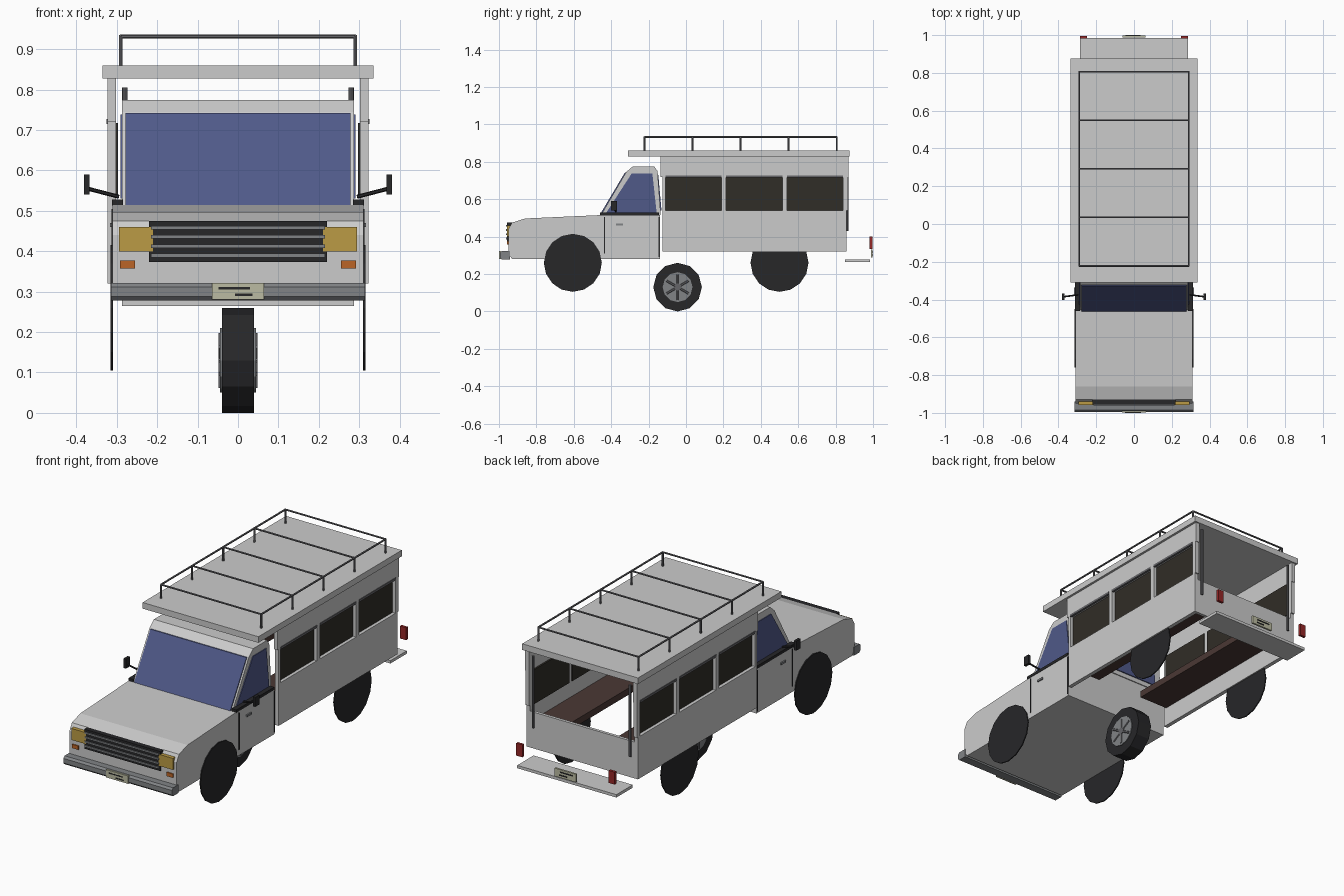
import bpy, bmesh, math
from mathutils import Vector

if "Cube" in bpy.data.objects:
    bpy.data.objects.remove(bpy.data.objects["Cube"])


def mat(name, r, g, b):
    m = bpy.data.materials.new(name)
    m.diffuse_color = (r, g, b, 1)
    m.use_nodes = True
    m.node_tree.nodes["Principled BSDF"].inputs["Base Color"].default_value = m.diffuse_color
    return m


BLACK = mat("black", .02, .02, .022)
DARK = mat("dark_glass", .03, .026, .02)
GLASS = mat("blue_glass", .08, .10, .25)
BROWN = mat("bench_brown", .07, .04, .035)
GOLD = mat("lamp_gold", .50, .33, .06)
ORANGE = mat("indicator_orange", .5, .13, .02)
RED = mat("tail_red", .3, .02, .02)
CREAM = mat("plate_cream", .5, .5, .36)
STEEL = mat("steel", .22, .23, .24)
RAIL = mat("rail", .13, .13, .14)


def make(name, bm, m=None):
    bmesh.ops.recalc_face_normals(bm, faces=bm.faces)
    me = bpy.data.meshes.new(name)
    bm.to_mesh(me)
    bm.free()
    ob = bpy.data.objects.new(name, me)
    bpy.context.collection.objects.link(ob)
    if m:
        me.materials.append(m)
    return ob


def boxes(name, ranges, m=None, mirror=False):
    """Each range is x0, x1, y0, y1, z0, z1."""
    bm = bmesh.new()
    for x0, x1, y0, y1, z0, z1 in ranges:
        for s in ((1, -1) if mirror else (1,)):
            vs = bmesh.ops.create_cube(bm, size=1)["verts"]
            for v in vs:
                v.co = (s * ((x0 + x1) / 2 + v.co.x * (x1 - x0)),
                        (y0 + y1) / 2 + v.co.y * (y1 - y0),
                        (z0 + z1) / 2 + v.co.z * (z1 - z0))
    return make(name, bm, m)


def prism(name, pts, x0, x1, m=None, mirror=False):
    """Extrudes a (y, z) profile along x."""
    bm = bmesh.new()
    for s in ((1, -1) if mirror else (1,)):
        f = bm.faces.new([bm.verts.new((s * x0, y, z)) for y, z in pts])
        new = bmesh.ops.extrude_face_region(bm, geom=[f])["geom"]
        vs = [g for g in new if isinstance(g, bmesh.types.BMVert)]
        bmesh.ops.translate(bm, verts=vs, vec=(s * (x1 - x0), 0, 0))
    return make(name, bm, m)


def rods(name, segs, r, m=None, n=6):
    bm = bmesh.new()
    for a, b in segs:
        a, b = Vector(a), Vector(b)
        d = b - a
        mx = d.to_track_quat('Z', 'Y').to_matrix().to_4x4()
        mx.translation = (a + b) / 2
        bmesh.ops.create_cone(bm, cap_ends=True, segments=n, radius1=r,
                              radius2=r, depth=d.length, matrix=mx)
    return make(name, bm, m)


# Cab: lower body, greenhouse, glass
prism("cab_body", [(-.14, .28), (-.14, .515), (-.46, .515), (-.86, .497),
                   (-.93, .475), (-.95, .44), (-.95, .31), (-.93, .28)], -.31, .31)
prism("cab_top", [(-.455, .515), (-.32, .745), (-.285, .775), (-.17, .775),
                  (-.152, .75), (-.135, .515)], -.287, .287)
prism("windshield", [(-.462, .515), (-.44, .515), (-.306, .742), (-.327, .742)],
      -.278, .278, GLASS)
prism("cab_side_window", [(-.425, .53), (-.29, .738), (-.18, .738), (-.157, .53)],
      .28, .291, GLASS, True)
prism("cab_rear_window", [(-.14, .54), (-.131, .54), (-.148, .73), (-.157, .73)],
      -.25, .25, GLASS)
boxes("window_belt", [(.285, .312, -.46, -.145, .513, .528)], BLACK, True)
boxes("door_gap", [(.308, .313, -.438, -.432, .31, .505),
                   (.308, .313, -.147, -.142, .29, .505)], BLACK, True)
boxes("door_handle", [(.308, .317, -.375, -.337, .46, .47)], STEEL, True)

# Mirrors
rods("mirror_arm", [((s * .295, -.375, .535), (s * .372, -.385, .555)) for s in (1, -1)],
     .005, BLACK)
boxes("mirror", [(.367, .381, -.402, -.368, .54, .59)], BLACK, True)

# Front face: grille, lamps, bumper, plate
boxes("grille", [(-.22, .22, -.956, -.93, .373, .475)], BLACK)
boxes("grille_slat", [(-.215, .215, -.962, -.95, z, z + .009)
                      for z in (.385, .408, .431, .454)], STEEL)
boxes("headlight", [(.21, .294, -.958, -.93, .40, .46)], GOLD, True)
boxes("indicator", [(.255, .292, -.956, -.94, .357, .377)], ORANGE, True)
prism("front_bumper", [(-.94, .278), (-.985, .278), (-.995, .288), (-.995, .312),
                       (-.985, .322), (-.94, .322)], -.314, .314, STEEL)
boxes("front_plate", [(-.064, .064, -.999, -.99, .281, .322)], CREAM)
boxes("front_plate_bars", [(-.048, .03, -1, -.99, .305, .311),
                           (-.008, .036, -1, -.99, .289, .295)], BLACK)

# Passenger body: side walls with three openings each, panes, tailgate
wins = [(-.11, .19), (.215, .515), (.54, .84)]
edges = [-.125] + [v for w in wins for v in w] + [.865]
boxes("side_wall", [(.302, .323, -.125, .858, .32, .54),
                    (.302, .323, -.135, .868, .72, .83)] +
      [(.302, .323, edges[i], edges[i + 1], .54, .72) for i in range(0, 8, 2)],
      mirror=True)
boxes("side_pane", [(.297, .306, a, b, .537, .717) for a, b in wins], DARK, True)
boxes("window_trim", [(.315, .326, a, b, .715, .727) for a, b in wins], RAIL, True)
boxes("tailgate", [(-.302, .302, .842, .858, .32, .51)])
boxes("bench", [(.135, .302, -.11, .83, .42, .455)], BROWN, True)
rods("grab_pole", [((s * .28, .862, .43), (s * .28, .862, .805)) for s in (1, -1)],
     .007, RAIL, 8)

# Roof and luggage rack
boxes("roof", [(-.335, .335, -.31, .875, .828, .86)])
ys = [-.222, .035, .292, .549, .806]
segs = [((s * .29, ys[0], .932), (s * .29, ys[-1], .932)) for s in (1, -1)]
segs += [((-.29, y, .932), (.29, y, .932)) for y in ys]
segs += [((s * .29, y, .86), (s * .29, y, .932)) for s in (1, -1) for y in ys]
rods("roof_rack", segs, .005, RAIL)

# Rear step, lamps, plate
boxes("rear_step", [(-.287, .287, .85, .985, .264, .279)])
boxes("tail_light", [(.25, .285, .982, .996, .335, .40)], RED, True)
boxes("rear_plate", [(-.062, .062, .988, .998, .288, .33)], CREAM)
boxes("rear_plate_bars", [(-.045, .03, .99, 1, .314, .32),
                          (-.01, .035, .99, 1, .298, .304)], BLACK)

# Flat wheel discs
rods("wheel_disc", [((s * .309, y, .26), (s * .315, y, .26))
                    for s in (1, -1) for y in (-.605, .5)], .155, BLACK, 16)

# Central spare wheel with hub and spokes
c = Vector((0, -.045, .13))
X = Vector((1, 0, 0))
rods("spare_tyre", [(c - X * .04, c + X * .04)], .13, BLACK, 12)
rods("spare_rim", [(c - X * .044, c + X * .044)], .08, STEEL, 12)
spokes = []
for i in range(6):
    a = math.radians(60 * i + 30)
    d = Vector((0, math.cos(a), math.sin(a)))
    spokes += [(c + X * s * .042 + d * .012, c + X * s * .042 + d * .068) for s in (1, -1)]
rods("spare_spoke", spokes, .007, RAIL)
rods("spare_hub", [(c - X * .048, c + X * .048)], .02, RAIL, 8)
